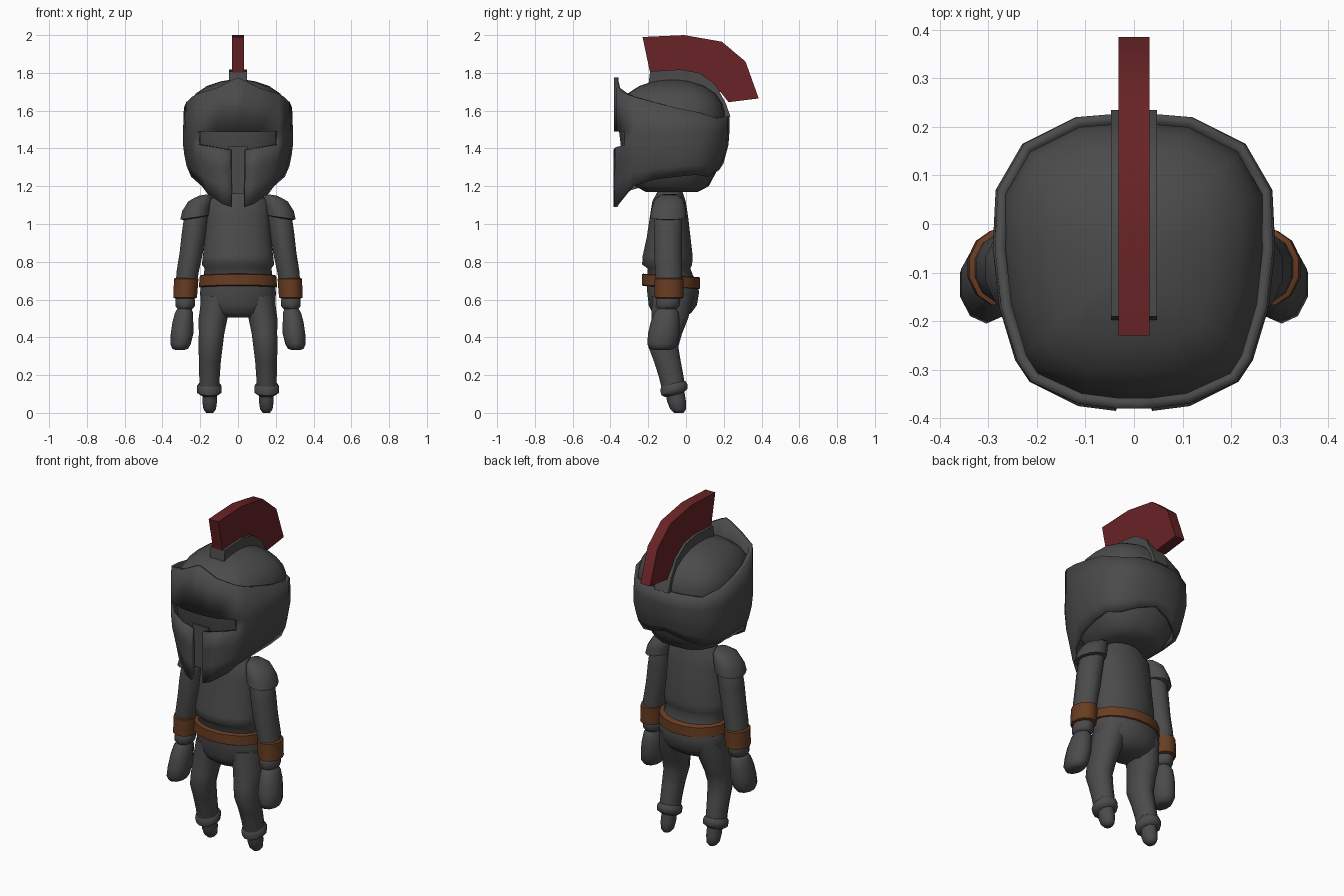
import bpy, bmesh, math


def material(name, rgb):
    m = bpy.data.materials.new(name)
    m.diffuse_color = (*rgb, 1)
    return m


STEEL = material("dark_steel", (0.07, 0.07, 0.07))
RED = material("plume_red", (0.14, 0.017, 0.019))
LEATHER = material("brown_leather", (0.14, 0.046, 0.016))


def make(name, verts, faces, mat, angle=50, recalc=True):
    me = bpy.data.meshes.new(name)
    me.from_pydata(verts, [], faces)
    if recalc:
        bm = bmesh.new()
        bm.from_mesh(me)
        bmesh.ops.recalc_face_normals(bm, faces=bm.faces)
        bm.to_mesh(me)
        bm.free()
    me.materials.append(mat)
    me.shade_smooth()
    me.set_sharp_from_angle(angle=math.radians(angle))
    ob = bpy.data.objects.new(name, me)
    bpy.context.collection.objects.link(ob)
    return ob


def skin(name, rings, mat, angle=50):
    """Joins equal rings of points and caps both ends."""
    n = len(rings[0])
    verts = [p for r in rings for p in r]
    faces = [(k * n + i, k * n + (i + 1) % n, (k + 1) * n + (i + 1) % n, (k + 1) * n + i)
             for k in range(len(rings) - 1) for i in range(n)]
    faces += [tuple(range(n)), tuple(range((len(rings) - 1) * n, len(rings) * n))]
    return make(name, verts, faces, mat, angle)


def loft(name, sections, mat, side=1, n=14, tilt=0.0, lean=0.0, angle=50):
    """Sections are (z, centre x, centre y, radius x, radius y)."""
    rings = []
    for z, cx, cy, rx, ry in sections:
        ring = []
        for i in range(n):
            a = 2 * math.pi * (i + 0.5) / n
            dx, dy = rx * math.cos(a), ry * math.sin(a)
            ring.append((side * (cx + dx), cy + dy, z + tilt * dy + lean * dx))
        rings.append(ring)
    return skin(name, rings, mat, angle)


def slab(name, profile, half, mat, angle=40):
    """Side profile in y, z extruded across x."""
    return skin(name, [[(s * half, y, z) for y, z in profile] for s in (-1, 1)], mat, angle)


def lerp_table(table, z):
    for (z0, v0), (z1, v1) in zip(table, table[1:]):
        if z <= z1:
            t = max(0, (z - z0) / (z1 - z0))
            return v0 + t * (v1 - v0)
    return table[-1][1]


# Helmet outline, front centre to back centre: x, y, top z, bottom z, slot bottom z
HALF = [(0, -.380, 1.775, 1.09, 1.39), (.037, -.380, 1.76, 1.09, 1.392),
        (.115, -.370, 1.72, 1.105, 1.405), (.215, -.325, 1.69, 1.16, 1.42),
        (.245, -.280, 1.675, 1.20, 1.42), (.278, -.170, 1.645, 1.235, 1.42),
        (.291, -.050, 1.615, 1.25, 1.42), (.285, .070, 1.59, 1.26, 1.42),
        (.230, .165, 1.56, 1.25, 1.42), (.120, .220, 1.57, 1.285, 1.42),
        (0, .230, 1.57, 1.32, 1.42)]
OUTLINE = HALF + [(-c[0], *c[1:]) for c in HALF[-2:0:-1]]
NARROW = [(1.09, .70), (1.2, .78), (1.31, .94), (1.4, 1)]
BACK_IN = [(1.24, .70), (1.3, .86), (1.42, 1)]

# Helmet shell with eye slot and breathing gap left open
n = len(OUTLINE)
verts, faces = [], []
for i, (x, y, top, bottom, slot) in enumerate(OUTLINE):
    low = [bottom + (slot - bottom) * t for t in (0, .33, .67, 1)]
    for z in low + [1.49, top]:
        px = x if abs(x) < .05 else x * lerp_table(NARROW, z)
        py = y * lerp_table(BACK_IN, z) if y > 0 else y
        if z < 1.45 and abs(x) < .13:
            py -= .005
        if z == top:
            px *= .985
        verts.append((px, py, z))
for i in range(n):
    j = (i + 1) % n
    for k in range(5):
        if (k < 3 and i in (0, n - 1)) or (k == 3 and (i < 3 or i >= n - 3)):
            continue
        faces.append((i * 6 + k, j * 6 + k, j * 6 + k + 1, i * 6 + k + 1))
shell = make("helmet_shell", verts, faces, STEEL, 40, recalc=False)
mod = shell.modifiers.new("thickness", "SOLIDIFY")
mod.thickness = .022
mod.offset = -1

# Inner head and dome, same outline scaled per height
HEAD = [(1.17, .45), (1.2, .64), (1.28, .78), (1.4, .88), (1.5, .92), (1.59, .93),
        (1.64, .88), (1.69, .77), (1.73, .57), (1.755, .32), (1.765, .1)]
skin("head_dome", [[(x * s, -.075 + (y + .075) * s, z) for x, y, *_ in OUTLINE]
                   for z, s in HEAD], STEEL, 60)
slab("nose_plate", [(-.355, 1.16), (-.355, 1.41), (-.28, 1.41), (-.22, 1.2)], .05, STEEL)

# Crest holder and plume
slab("crest_holder", [(-.2, 1.73), (-.19, 1.808), (-.03, 1.818), (.07, 1.80), (.155, 1.74),
                      (.21, 1.64), (.235, 1.57), (.19, 1.56), (.1, 1.66), (0, 1.72)], .047, STEEL)
slab("plume", [(-.23, 1.99), (-.01, 2.0), (.19, 1.965), (.315, 1.86), (.385, 1.665),
               (.225, 1.645), (.19, 1.69), (.1, 1.77), (0, 1.80), (-.19, 1.80)], .032, RED)

# Torso with tunic hem, then hips
loft("torso", [(1.25, 0, -.085, .07, .06), (1.17, 0, -.085, .11, .068),
               (1.12, 0, -.09, .165, .09), (1.04, 0, -.09, .172, .103),
               (.93, 0, -.092, .178, .118), (.83, 0, -.097, .19, .135),
               (.785, 0, -.1, .195, .135), (.765, 0, -.09, .18, .115),
               (.70, 0, -.08, .19, .13)], STEEL, n=16, angle=60)
loft("hips", [(.72, 0, -.08, .19, .135), (.64, 0, -.068, .205, .14),
              (.57, 0, -.07, .2, .13), (.53, 0, -.075, .16, .105),
              (.505, 0, -.08, .1, .07)], STEEL, n=16, angle=70)
loft("belt", [(.728, 0, -.08, .198, .15), (.724, 0, -.08, .206, .157),
              (.668, 0, -.08, .211, .157), (.664, 0, -.08, .198, .15)],
     LEATHER, n=16, tilt=-.06)

for side, tag in ((1, "right"), (-1, "left")):
    # Legs, cuffs and feet
    loft("leg_" + tag, [(.62, .105, -.07, .09, .115), (.5, .132, -.085, .079, .1),
                        (.42, .14, -.108, .07, .09), (.35, .145, -.12, .066, .082),
                        (.27, .149, -.098, .06, .073), (.19, .151, -.078, .056, .068),
                        (.12, .152, -.065, .055, .063)], STEEL, side, n=12, angle=60)
    loft("cuff_" + tag, [(.155, .152, -.068, .055, .064), (.138, .152, -.065, .068, .074),
                         (.11, .152, -.061, .066, .071), (.095, .152, -.06, .045, .05)],
         STEEL, side, n=12, tilt=.25)
    loft("foot_" + tag, [(.12, .15, -.06, .04, .05), (.06, .15, -.05, .041, .05),
                         (.02, .15, -.042, .035, .042), (0, .15, -.038, .02, .025)],
         STEEL, side, n=10, angle=70)
    # Arms, shoulder pads, bracers, wrists and hands
    loft("arm_" + tag, [(1.14, .185, -.09, .045, .05), (1.06, .218, -.092, .066, .075),
                        (.95, .234, -.095, .066, .077), (.85, .247, -.095, .064, .076),
                        (.75, .266, -.092, .061, .074), (.65, .278, -.09, .056, .068)],
         STEEL, side, n=12, angle=60)
    loft("shoulder_pad_" + tag, [(1.155, .175, -.087, .03, .045), (1.13, .2, -.09, .065, .078),
                                 (1.08, .22, -.092, .078, .094), (1.035, .229, -.094, .079, .099),
                                 (1.03, .229, -.094, .06, .075)],
         STEEL, side, n=12, lean=-.15)
    loft("bracer_" + tag, [(.715, .274, -.09, .055, .068), (.71, .274, -.09, .067, .08),
                           (.61, .28, -.09, .065, .078), (.605, .28, -.09, .05, .062)],
         LEATHER, side, n=12)
    loft("wrist_" + tag, [(.625, .28, -.092, .048, .06), (.595, .28, -.094, .054, .066),
                          (.565, .28, -.098, .053, .065), (.55, .281, -.1, .04, .05)],
         STEEL, side, n=12)
    loft("hand_" + tag, [(.56, .282, -.1, .035, .045), (.53, .286, -.103, .05, .066),
                         (.48, .292, -.11, .058, .077), (.42, .296, -.118, .063, .083),
                         (.365, .304, -.125, .057, .08), (.34, .306, -.128, .044, .064),
                         (.333, .307, -.13, .025, .04)], STEEL, side, n=10, angle=60)
